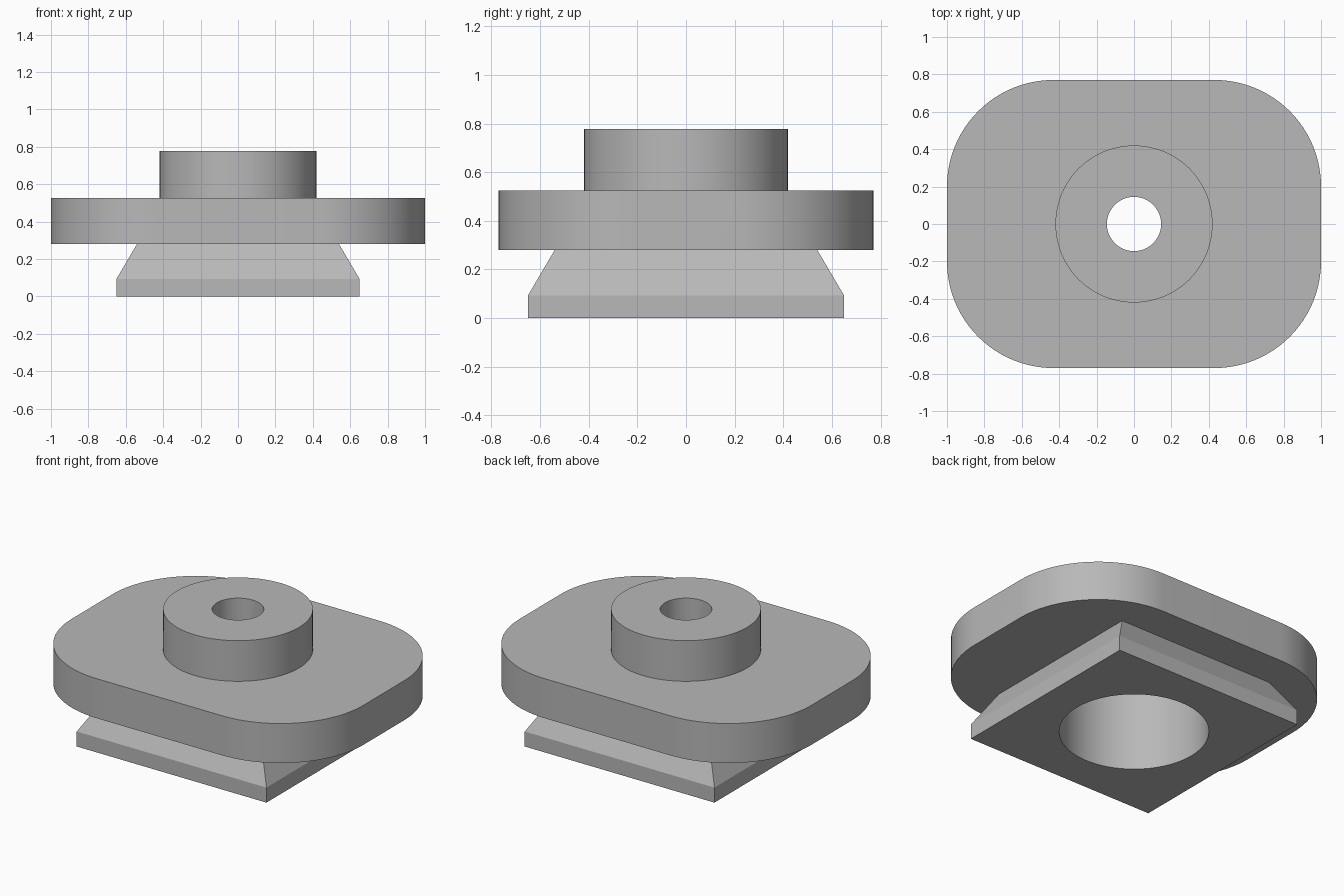
import bpy, bmesh
from math import pi, cos, sin, radians

old = bpy.data.objects.get("Cube")
if old:
    bpy.data.objects.remove(old, do_unlink=True)

grey = bpy.data.materials.new("plain grey")
grey.use_nodes = True
colour = (0.48, 0.48, 0.48, 1)
grey.diffuse_color = colour
grey.node_tree.nodes["Principled BSDF"].inputs["Base Color"].default_value = colour


def rounded_rect(hx, hy, r, steps):
    """Outline of a rectangle with arc corners; r = 0 gives sharp corners."""
    pts = []
    for quarter, (sx, sy) in enumerate([(1, 1), (-1, 1), (-1, -1), (1, -1)]):
        for i in range(steps + 1):
            a = (quarter + i / steps) * pi / 2
            pts.append((sx * (hx - r) + r * cos(a), sy * (hy - r) + r * sin(a)))
            if r == 0:
                break
    return pts


def circle(r, n=96):
    return [(r * cos(2 * pi * i / n), r * sin(2 * pi * i / n)) for i in range(n)]


def loft(name, sections, fillet=0):
    """Solid through matching outlines, given as (outline, z) from the bottom up."""
    bm = bmesh.new()
    rings = [[bm.verts.new((x, y, z)) for x, y in pts] for pts, z in sections]
    n = len(rings[0])
    bm.faces.new(rings[0][::-1])
    top = bm.faces.new(rings[-1])
    for lo, hi in zip(rings, rings[1:]):
        for i in range(n):
            j = (i + 1) % n
            bm.faces.new((lo[i], lo[j], hi[j], hi[i]))
    if fillet:
        bmesh.ops.bevel(bm, geom=list(top.edges), offset=fillet, segments=10,
                        profile=0.5, affect='EDGES')
    mesh = bpy.data.meshes.new(name)
    bm.to_mesh(mesh)
    bm.free()
    mesh.materials.append(grey)
    ob = bpy.data.objects.new(name, mesh)
    bpy.context.collection.objects.link(ob)
    return ob


# Square foot with a tapered neck
square = rounded_rect(0.65, 0.65, 0, 1)
neck = rounded_rect(0.54, 0.54, 0, 1)
foot = loft("dovetail_foot", [(square, 0), (square, 0.093), (neck, 0.28)])

# Rounded plate with a filleted top rim
outline = rounded_rect(1, 0.77, 0.57, 24)
plate = loft("rounded_plate", [(outline, 0.28), (outline, 0.525)], fillet=0.09)

# Round boss
boss = loft("round_boss", [(circle(0.42), 0.525), (circle(0.42), 0.777)])

# Wide bore from below and narrow hole through the top
bore = loft("bore_cutter", [(circle(0.42), -0.1), (circle(0.42), 0.5)])
hole = loft("hole_cutter", [(circle(0.145), -0.2), (circle(0.145), 1)])
cutters = {foot: [bore], plate: [bore, hole], boss: [hole]}

for part, tools in cutters.items():
    bpy.ops.object.select_all(action='DESELECT')
    part.select_set(True)
    bpy.context.view_layer.objects.active = part
    for tool in tools:
        mod = part.modifiers.new("cut", 'BOOLEAN')
        mod.operation = 'DIFFERENCE'
        mod.solver = 'EXACT'
        mod.object = tool
        bpy.ops.object.modifier_apply(modifier=mod.name)
    bpy.ops.object.shade_smooth_by_angle(angle=radians(25))

for tool in (bore, hole):
    bpy.data.objects.remove(tool, do_unlink=True)
